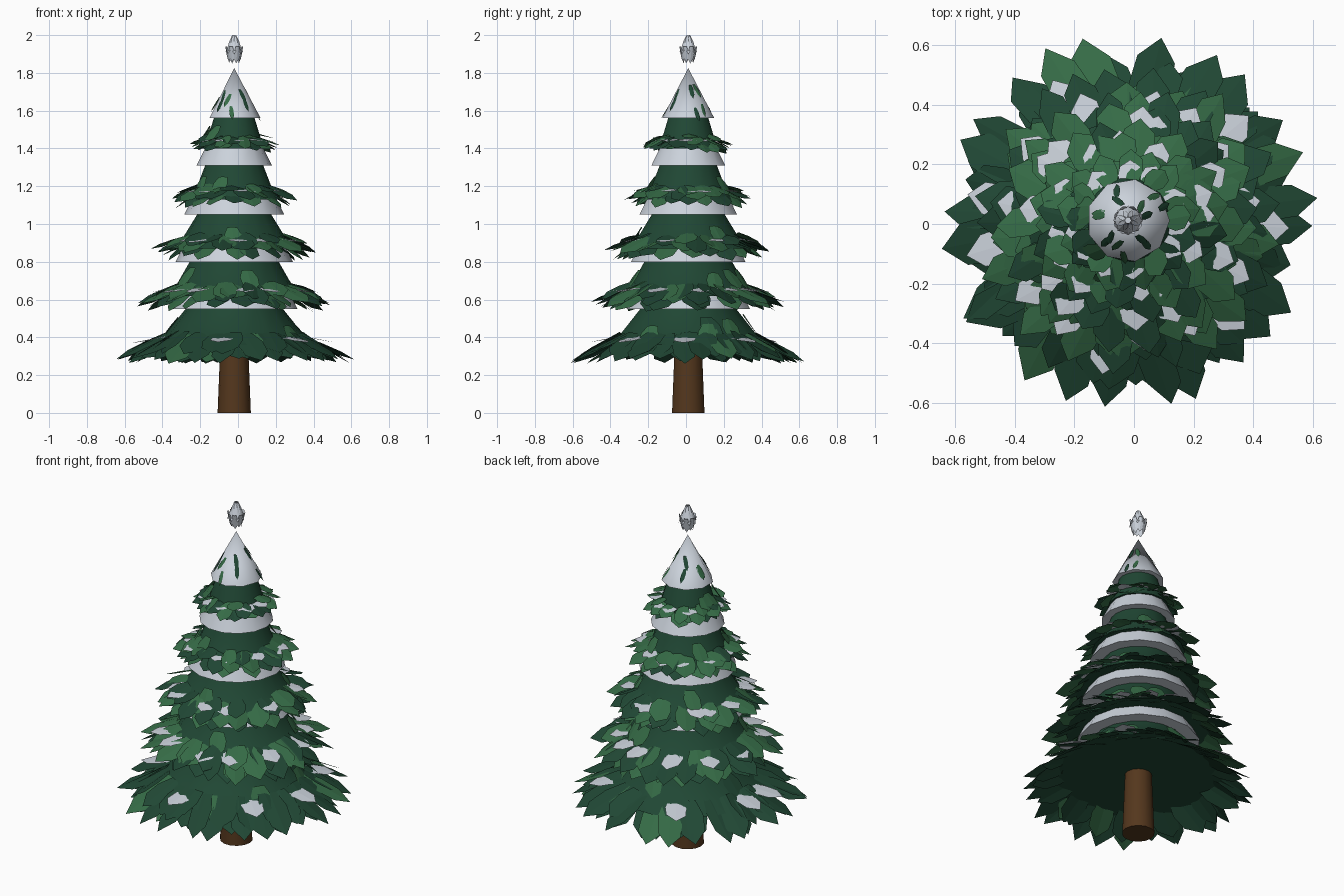
import bpy, bmesh, random
from math import sin, cos, pi, tau
from mathutils import Vector

random.seed(11)
cube = bpy.data.objects.get("Cube")
if cube:
    bpy.data.objects.remove(cube)

AXIS = Vector((-0.02, 0.012, 0))


def material(name, srgb):
    col = [((c / 255 + 0.055) / 1.055) ** 2.4 for c in srgb] + [1]
    m = bpy.data.materials.new(name)
    m.diffuse_color = col
    m.use_nodes = True
    node = m.node_tree.nodes["Principled BSDF"]
    node.inputs["Base Color"].default_value = col
    node.inputs["Roughness"].default_value = 0.9
    return m


DARK = material("dark green", (32, 71, 52))
LIGHT = material("light green", (53, 107, 70))
SNOW = material("snow", (203, 210, 219))
BARK = material("bark", (84, 55, 29))


def finish(name, bm, mats, smooth_angle=0.0):
    mesh = bpy.data.meshes.new(name)
    bm.to_mesh(mesh)
    bm.free()
    for m in mats:
        mesh.materials.append(m)
    ob = bpy.data.objects.new(name, mesh)
    ob.location = AXIS
    bpy.context.collection.objects.link(ob)
    if smooth_angle:
        bpy.ops.object.select_all(action="DESELECT")
        ob.select_set(True)
        bpy.context.view_layer.objects.active = ob
        bpy.ops.object.shade_smooth_by_angle(angle=smooth_angle)


def lathe(name, profile, sides, mat, smooth_angle=0.7):
    """Spin (radius, height) points, listed bottom to top, and close the base."""
    bm = bmesh.new()
    rings = [[bm.verts.new((r * cos(tau * i / sides), r * sin(tau * i / sides), z))
              for i in range(sides)] for r, z in profile]
    for low, high in zip(rings, rings[1:]):
        for i in range(sides):
            j = (i + 1) % sides
            bm.faces.new((low[i], low[j], high[j], high[i]))
    bm.faces.new(rings[0][::-1])
    bmesh.ops.remove_doubles(bm, verts=bm.verts, dist=0.0001)
    finish(name, bm, [mat], smooth_angle)


def add_leaf(bm, angle, start, end, width, mat=0, twist=0.0, roll=0.0, fold=0.006):
    """Folded pointed leaf running from start to end, both (radius, height)."""
    out = Vector((cos(angle), sin(angle), 0))
    side = Vector((-sin(angle), cos(angle), 0))
    base = out * start[0] + Vector((0, 0, start[1]))
    run = out * (end[0] - start[0]) + Vector((0, 0, end[1] - start[1]))
    up = run.cross(side).normalized()
    run += side * twist * run.length
    side = side * cos(roll) + up * sin(roll)

    def point(t, w, lift=0.0):
        return bm.verts.new(base + run * t + side * w * width + up * lift)

    root, tip = point(0, 0, fold), point(1, 0)
    for s in (-1, 1):
        edge = [root, point(0, s * 0.3), point(0.35, s * 0.5), point(0.72, s * 0.46), tip]
        face = bm.faces.new(edge if s < 0 else edge[::-1])
        face.material_index = mat


# Trunk
lathe("trunk", [(0.088, 0), (0.07, 0.45)], 14, BARK)

# Tiers: cone profile (radius, height), leaf reach, lowest tip, raise of long tips, share of light leaves
tiers = [
    ([(0.46, 0.36), (0.37, 0.41), (0.25, 0.56), (0.15, 0.78)], 0.635, 0.265, 0.0, 0.15),
    ([(0.39, 0.62), (0.31, 0.67), (0.23, 0.81), (0.12, 1.03)], 0.525, 0.54, 0.025, 0.4),
    ([(0.34, 0.87), (0.27, 0.93), (0.19, 1.06), (0.09, 1.28)], 0.445, 0.81, 0.035, 0.6),
    ([(0.25, 1.13), (0.2, 1.19), (0.15, 1.32), (0.06, 1.53)], 0.345, 1.085, 0.035, 0.65),
    ([(0.165, 1.40), (0.14, 1.455), (0.105, 1.57), (0.03, 1.72)], 0.245, 1.375, 0.025, 0.65),
]
for n, (profile, reach, tip_z, rise, light) in enumerate(tiers, 1):
    lathe(f"tier_{n}_cone", profile, 18, DARK)
    root_r, root_z = profile[1]
    width = 0.055 + 0.13 * reach
    count = int(8 + reach * 26)
    bm = bmesh.new()

    # Drooping fringe: steep short layer, long layer, loose upper layer (growth, tip raise, root raise)
    for layer, (grow, raised, lift) in enumerate([(0.74, 0, -0.02), (1.0, rise, 0), (0.72, rise + 0.03, 0.012)]):
        for i in range(count):
            if layer == 2 and random.random() < 0.3:
                continue
            a = tau * (i + 0.5 * (layer % 2) + random.uniform(-0.25, 0.25)) / count
            r1 = root_r + (reach - root_r) * grow * random.uniform(0.92, 1.04)
            add_leaf(bm, a, (root_r - 0.01, root_z + lift + random.uniform(-0.01, 0.008)),
                     (r1, tip_z + raised + random.uniform(-0.005, 0.025)),
                     width * random.uniform(0.85, 1.15),
                     1 if random.random() < light else 0,
                     random.uniform(-0.25, 0.25), random.uniform(-0.3, 0.3))

    # A few leaves lying on the cone above the fringe
    (r_low, z_low), (r_high, z_high) = profile[1], profile[2]
    for i in range(count // 4):
        t = random.uniform(0.3, 0.75)
        r, z = r_low + (r_high - r_low) * t, z_low + (z_high - z_low) * t
        add_leaf(bm, random.uniform(0, tau), (r + 0.006, z),
                 (r + 0.055 + 0.05 * reach, z - 0.08 - 0.05 * reach),
                 width * 0.8, 1 if random.random() < 0.8 else 0, random.uniform(-0.3, 0.3))
    finish(f"tier_{n}_leaves", bm, [DARK, LIGHT])

    # Nearly level snow patches caught in the top of the fringe
    bm = bmesh.new()
    patches = 7 if n == 1 else 12
    for i in range(patches):
        a = tau * (i + random.uniform(-0.4, 0.4)) / patches
        r1 = root_r + (reach - root_r) * random.uniform(0.5, 0.72)
        add_leaf(bm, a, (root_r - 0.02, root_z - 0.004),
                 (r1, root_z - 0.004 - 0.2 * (r1 - root_r)), width * 0.85,
                 0, random.uniform(-0.2, 0.2), fold=0.003)
    finish(f"tier_{n}_snow_patches", bm, [SNOW])

# Snow skirts draped beneath each upper tier
for n, (r, z) in enumerate([(0.335, 0.55), (0.31, 0.80), (0.265, 1.05), (0.2, 1.31)], 1):
    lathe(f"snow_skirt_{n}", [(r, z), (r - 0.055, z + 0.11), (r - 0.12, z + 0.25)], 14, SNOW)

# Snow cap with ragged green streaks showing through
lathe("snow_cap", [(0.14, 1.56), (0, 1.825)], 9, SNOW, 1.0)
bm = bmesh.new()
for i in range(7):
    a = tau * (i + random.uniform(-0.3, 0.3)) / 7
    for step in range(2):
        z = random.uniform(1.66, 1.74) - 0.05 * step
        r = (1.825 - z) * 0.525
        add_leaf(bm, a + 0.12 * step, (r - 0.001, z), (r + 0.04, z - 0.07), 0.024,
                 i % 2, random.uniform(-0.3, 0.3), fold=0.002)
finish("cap_streaks", bm, [DARK, LIGHT])

# Frosted bud floating over the tip: two rings of pointed petals opening inward
bm = bmesh.new()
for i in range(8):
    a = tau * i / 8
    add_leaf(bm, a, (0.006, 1.998), (0.05, 1.9), 0.034, fold=0.004)
    add_leaf(bm, a + pi / 8, (0.046, 1.94), (0.026, 1.85 + 0.008 * (i % 2)), 0.034, fold=0.004)
bmesh.ops.reverse_faces(bm, faces=bm.faces)
finish("top_bud", bm, [SNOW])
